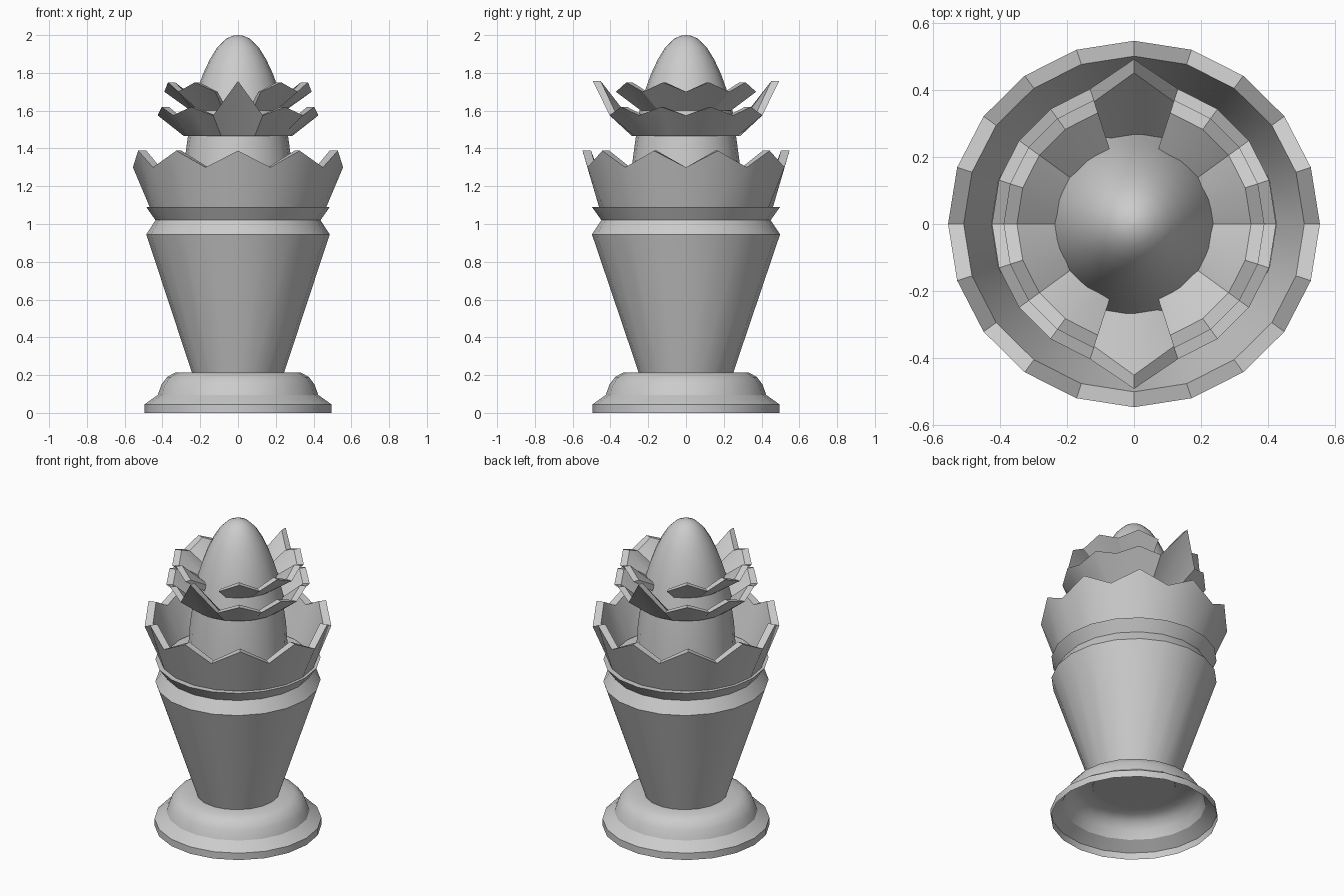
import bpy, bmesh, math

if "Cube" in bpy.data.objects:
    bpy.data.objects.remove(bpy.data.objects["Cube"])

N = 20  # sides of every round part; vertex 0 faces the front (-y)


def finish(name, bm):
    bmesh.ops.remove_doubles(bm, verts=bm.verts, dist=1e-5)
    bmesh.ops.recalc_face_normals(bm, faces=bm.faces)
    me = bpy.data.meshes.new(name)
    bm.to_mesh(me)
    bm.free()
    ob = bpy.data.objects.new(name, me)
    bpy.context.collection.objects.link(ob)
    bpy.ops.object.select_all(action='DESELECT')
    ob.select_set(True)
    bpy.context.view_layer.objects.active = ob
    bpy.ops.object.shade_smooth_by_angle(angle=math.radians(30))
    return ob


def point(bm, i, r, z, sx=1.0):
    a = 2 * math.pi * i / N
    return bm.verts.new((r * sx * math.sin(a), -r * math.cos(a), z))


def lathe(name, profile, sx=1.0, cap_bottom=False, cap_top=False):
    bm = bmesh.new()
    rings = [[point(bm, i, r, z, sx) for i in range(N)] for r, z in profile]
    for lo, hi in zip(rings, rings[1:]):
        for i in range(N):
            j = (i + 1) % N
            bm.faces.new((lo[i], lo[j], hi[j], hi[i]))
    if cap_bottom:
        bm.faces.new(rings[0])
    if cap_top:
        bm.faces.new(rings[-1])
    return finish(name, bm)


def petal_ring(name, outer, inner, rim, low, high, runs, spike=None, sx=1.0):
    """Flared wall with a zigzag rim. outer/inner: foot (r, z); rim: (outer r, inner r)."""
    bm = bmesh.new()
    for run in runs:
        sections = []
        for i in run:
            ro, ri, z = rim[0], rim[1], (low if i % 2 else high)
            if spike and i % (N // 2) == 0:
                ro, ri, z = spike
            sections.append([point(bm, i, r, h, sx) for r, h in
                             (outer, (ro, z), (ri, z), inner)])
        for a, b in zip(sections, sections[1:]):
            for k in range(4):
                m = (k + 1) % 4
                bm.faces.new((a[k], b[k], b[m], a[m]))
        if len(run) <= N:  # close the ends of an open run
            bm.faces.new(sections[0])
            bm.faces.new(sections[-1])
    return finish(name, bm)


FULL = [range(N + 1)]

# Hollow foot, open underneath
lathe("base", [(.495, 0), (.495, .045), (.425, .095), (.405, .15),
               (.375, .19), (.33, .215), (.22, .215)])

# Tapered body with a pinched groove under its lip
lathe("body", [(.25, .212), (.498, .945), (.448, 1.02), (.498, 1.09)],
      sx=.975, cap_bottom=True, cap_top=True)

# Large scalloped collar
petal_ring("collar", (.46, 1.088), (.42, 1.095), (.548, .502), 1.30, 1.388, FULL, sx=1.015)

# Inner neck
lathe("neck", [(.30, 1.09), (.285, 1.32), (.265, 1.466)], cap_top=True)

# Lower petals with a tall spike at front and back
petal_ring("lower_petals", (.287, 1.466), (.24, 1.47), (.425, .385), 1.575, 1.62,
           FULL, spike=(.493, .452, 1.757))

# Upper petals, split at front and back
petal_ring("upper_petals", (.25, 1.60), (.20, 1.615), (.39, .35), 1.70, 1.75,
           [range(1, 10), range(11, 20)])

# Egg-shaped bud
lathe("bud", [(.278, 1.467), (.255, 1.56), (.235, 1.645), (.212, 1.72), (.185, 1.795),
              (.15, 1.87), (.11, 1.935), (.065, 1.98), (.03, 1.996), (.004, 2.0)],
      cap_top=True)
